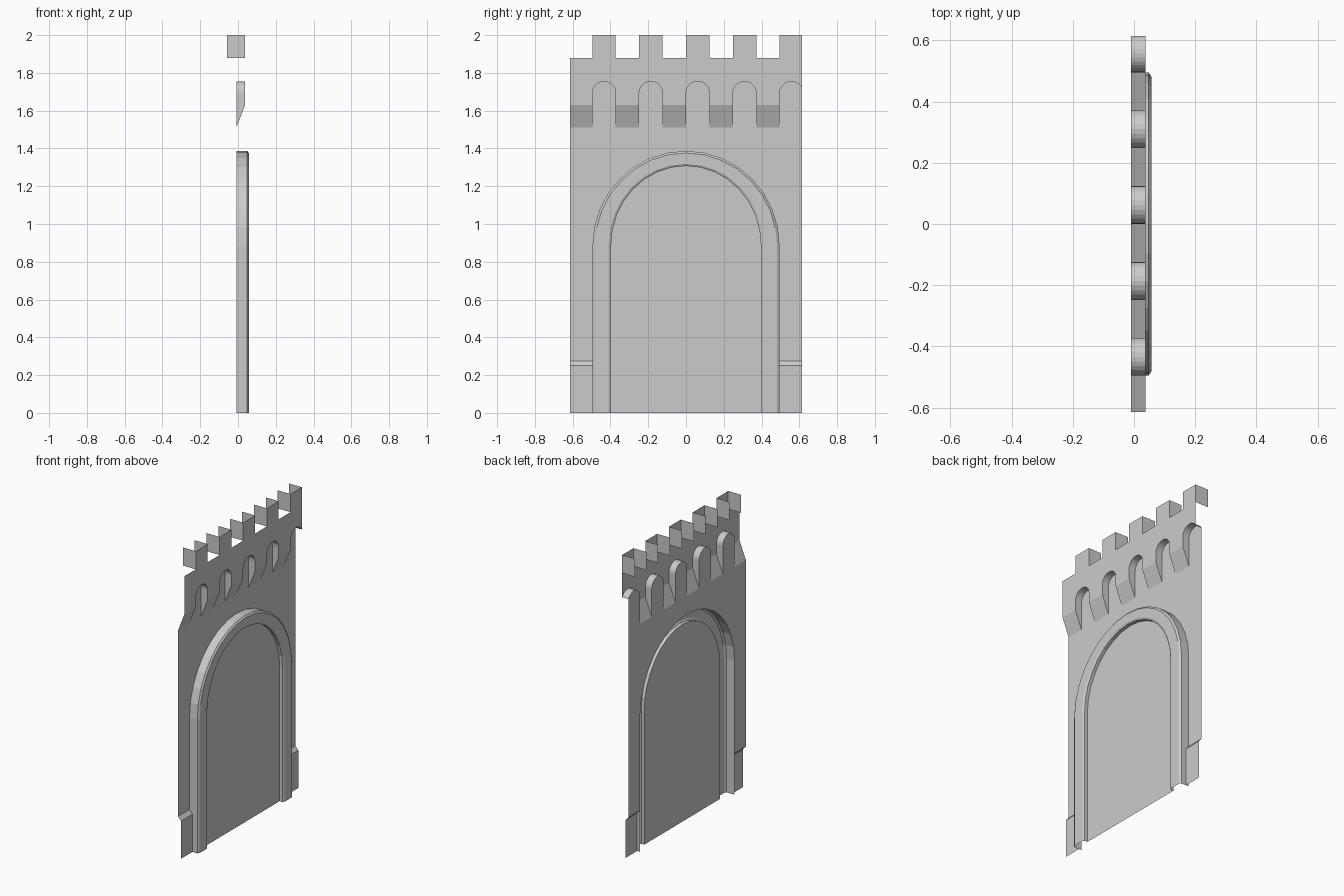
import bpy, bmesh
from math import pi, cos, sin, acos

if "Cube" in bpy.data.objects:
    bpy.data.objects.remove(bpy.data.objects["Cube"])

stone = bpy.data.materials.new("grey_stone")
stone.use_nodes = True
stone.diffuse_color = (0.6, 0.6, 0.6, 1)
bsdf = stone.node_tree.nodes["Principled BSDF"]
bsdf.inputs["Base Color"].default_value = (0.6, 0.6, 0.6, 1)
bsdf.inputs["Roughness"].default_value = 0.9

# Depths along x: wall, overhanging parapet, plinth, merlon returns, door panel
WALL, PARAPET, PLINTH, BACK, PANEL = -0.009, 0.038, 0.012, -0.057, 0.028
HALF = 0.614                    # half width of the wall
CELL = 0.124                    # width of one merlon, gap, niche or corbel
CORBEL_LOW, CORBEL_TOP, SPRING, CRENEL, TOP = 1.51, 1.63, 1.693, 1.88, 2.0
PLINTH_TOP, WALL_FOOT = 0.25, 0.275
ARCH_SPRING, ARCH_HALF, ARCH_TOP = 0.885, 0.495, 1.387


def sheet(name, polygons):
    """Open surface made of flat polygons, with shared corners welded."""
    bm = bmesh.new()
    for poly in polygons:
        bm.faces.new([bm.verts.new(p) for p in poly])
    bmesh.ops.remove_doubles(bm, verts=bm.verts, dist=0.0001)
    mesh = bpy.data.meshes.new(name)
    bm.to_mesh(mesh)
    bm.free()
    mesh.materials.append(stone)
    obj = bpy.data.objects.new(name, mesh)
    bpy.context.collection.objects.link(obj)
    return obj


def at(x, outline):
    """Place a (y, z) outline at depth x."""
    return [(x, y, z) for y, z in outline]


def rect(x, y0, y1, z0, z1):
    return at(x, [(y0, z0), (y1, z0), (y1, z1), (y0, z1)])


def strip(a, b):
    """Quads joining two matching rows of points."""
    return [[a[i], a[i + 1], b[i + 1], b[i]] for i in range(len(a) - 1)]


def big_arch(half, top, foot=0.0, steps=16):
    """Doorway outline from left foot over the crown to right foot."""
    curve = [(-half * cos(pi * i / steps),
              ARCH_SPRING + (top - ARCH_SPRING) * sin(pi * i / steps))
             for i in range(steps + 1)]
    return [(-half, foot)] + curve + [(half, foot)]


# Main wall with the doorway cut out
sheet("main_wall", [at(WALL, big_arch(ARCH_HALF, ARCH_TOP, WALL_FOOT)
                       + [(HALF, WALL_FOOT), (HALF, CORBEL_LOW),
                          (-HALF, CORBEL_LOW), (-HALF, WALL_FOOT)])])

# Plinth blocks with a sloped top on both sides of the doorway
for side, y0, y1 in (("right", -HALF, -ARCH_HALF), ("left", ARCH_HALF, HALF)):
    sheet(side + "_plinth", [
        rect(PLINTH, y0, y1, 0, PLINTH_TOP),
        [(PLINTH, y0, PLINTH_TOP), (PLINTH, y1, PLINTH_TOP),
         (WALL, y1, WALL_FOOT), (WALL, y0, WALL_FOOT)]])

# Bevelled moulding swept around the doorway: half width, crown height, depth
profile = [(ARCH_HALF, ARCH_TOP, WALL), (ARCH_HALF, ARCH_TOP, 0.048),
           (0.482, 1.376, 0.057), (0.41, 1.318, 0.057),
           (0.397, 1.307, 0.05), (0.397, 1.307, PANEL)]
rows = [at(x, big_arch(half, top)) for half, top, x in profile]
sheet("arch_moulding", [q for a, b in zip(rows, rows[1:]) for q in strip(a, b)])
sheet("door_panel", [rows[-1][::-1]])

# Parapet front, corbels, niches and merlons, repeated along the wall
parapet, corbels, niches, merlons = [], [], [], []
radius = CELL / 2
for k in range(-2, 3):
    start = 2 * k * CELL
    end = min(start + CELL, HALF)
    centre = start + radius

    # Solid bay with its sloped corbel, to the -y side of each niche
    bay = max(start - CELL, -HALF)
    parapet.append(rect(PARAPET, bay, start, CORBEL_TOP, CRENEL))
    corbels.append([(WALL, bay, CORBEL_LOW), (WALL, start, CORBEL_LOW),
                    (PARAPET, start, CORBEL_TOP), (PARAPET, bay, CORBEL_TOP)])

    # Round-headed niche; the last one is cut short by the end of the wall
    stop = acos(min(1, (HALF - centre) / radius))
    angles = [pi + (stop - pi) * i / 12 for i in range(13)]
    head = [(centre + radius * cos(a), SPRING + radius * sin(a)) for a in angles]
    parapet.append(at(PARAPET, head + [(end, CRENEL), (start, CRENEL)]))
    niches.append(at(WALL, [(end, CORBEL_LOW)] + head[::-1] + [(start, CORBEL_LOW)]))
    niches += strip(at(PARAPET, head), at(WALL, head))
    for y in (start, end):
        if y < HALF:
            niches.append([(WALL, y, CORBEL_LOW), (PARAPET, y, CORBEL_TOP),
                           (PARAPET, y, SPRING), (WALL, y, SPRING)])

    # Merlon: front face with two returns, open at the back and top
    plan = [(BACK, start), (PARAPET, start), (PARAPET, end), (BACK, end)]
    merlons += strip([(x, y, CRENEL) for x, y in plan],
                     [(x, y, TOP) for x, y in plan])

sheet("parapet_wall", parapet)
sheet("corbels", corbels)
sheet("niches", niches)
sheet("merlons", merlons)
